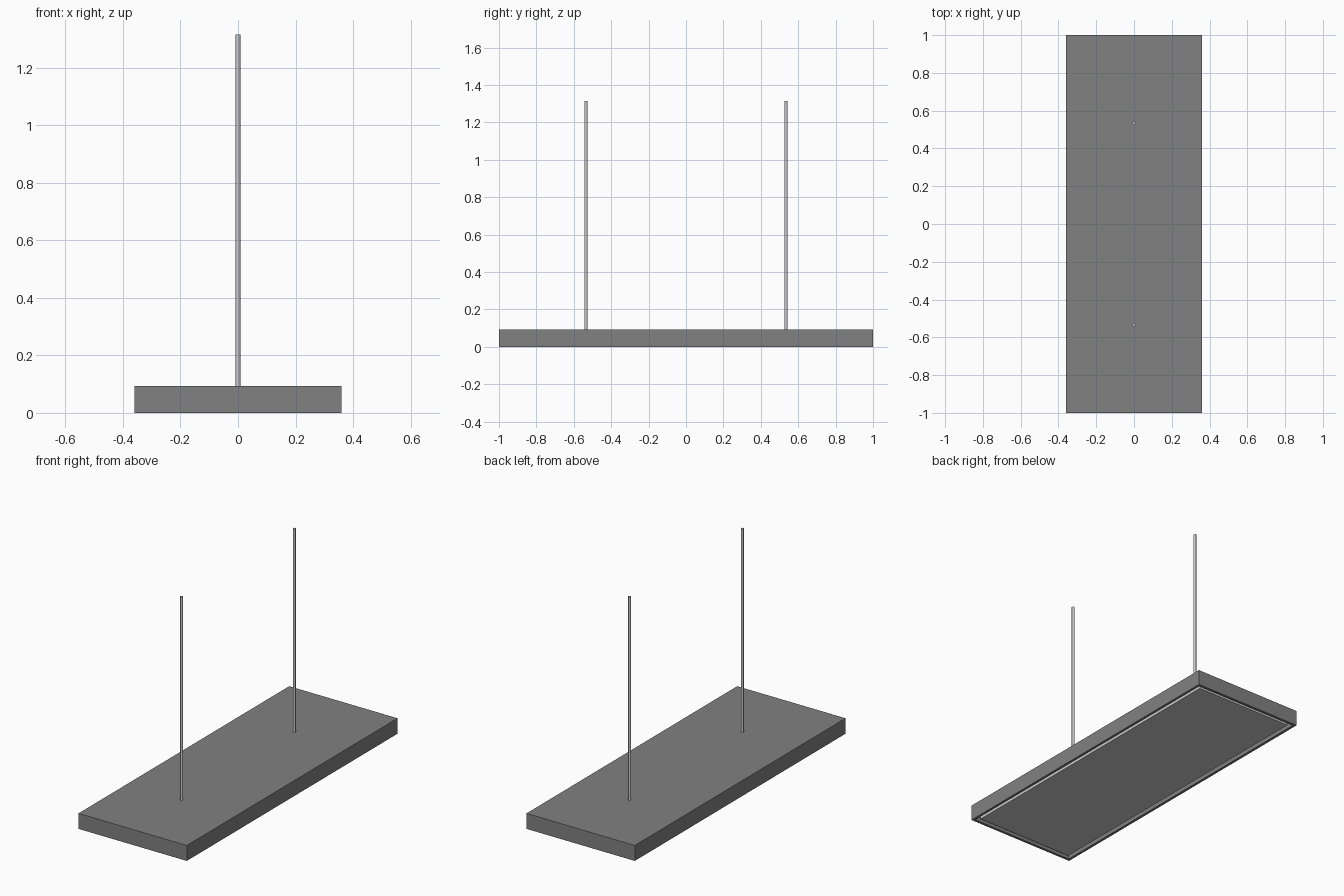
import bpy, bmesh

if "Cube" in bpy.data.objects:
    bpy.data.objects.remove(bpy.data.objects["Cube"])

W, L, H = 0.72, 2.0, 0.093      # housing size
RIM, DEPTH = 0.022, 0.03        # rim width, recess depth

dark = bpy.data.materials.new("dark_grey")
dark.diffuse_color = (0.22, 0.22, 0.22, 1)
dark.use_nodes = True
dark.node_tree.nodes["Principled BSDF"].inputs["Base Color"].default_value = dark.diffuse_color


def box(name, size, z0):
    bpy.ops.mesh.primitive_cube_add(size=1, location=(0, 0, z0 + size[2] / 2))
    ob = bpy.context.object
    ob.name = name
    ob.scale = size
    bpy.ops.object.transform_apply(location=True, rotation=False, scale=True)
    return ob


# housing with a recess pushed up into its underside
housing = box("housing", (W, L, H), 0)
housing.data.materials.append(dark)
bm = bmesh.new()
bm.from_mesh(housing.data)
bm.normal_update()
bottom = min(bm.faces, key=lambda f: f.normal.z)
bmesh.ops.inset_region(bm, faces=[bottom], thickness=RIM)
inner = bmesh.ops.extrude_face_region(bm, geom=[bottom])
verts = [v for v in inner["geom"] if isinstance(v, bmesh.types.BMVert)]
bmesh.ops.translate(bm, verts=verts, vec=(0, 0, DEPTH))
if bottom.is_valid:
    bmesh.ops.delete(bm, geom=[bottom], context='FACES_ONLY')
bmesh.ops.recalc_face_normals(bm, faces=bm.faces)
bm.to_mesh(housing.data)
bm.free()

# light panel standing free inside the recess
gap = 0.015
box("light_panel", (W - 2 * (RIM + gap), L - 2 * (RIM + gap), DEPTH - 0.004), 0.004)

# two suspension rods
for side, y in (("front", -0.535), ("back", 0.535)):
    z0, z1 = H - 0.005, 1.315
    bpy.ops.mesh.primitive_cylinder_add(vertices=16, radius=0.008, depth=z1 - z0,
                                        location=(0, y, (z0 + z1) / 2))
    bpy.context.object.name = side + "_rod"
    bpy.ops.object.shade_smooth_by_angle()
